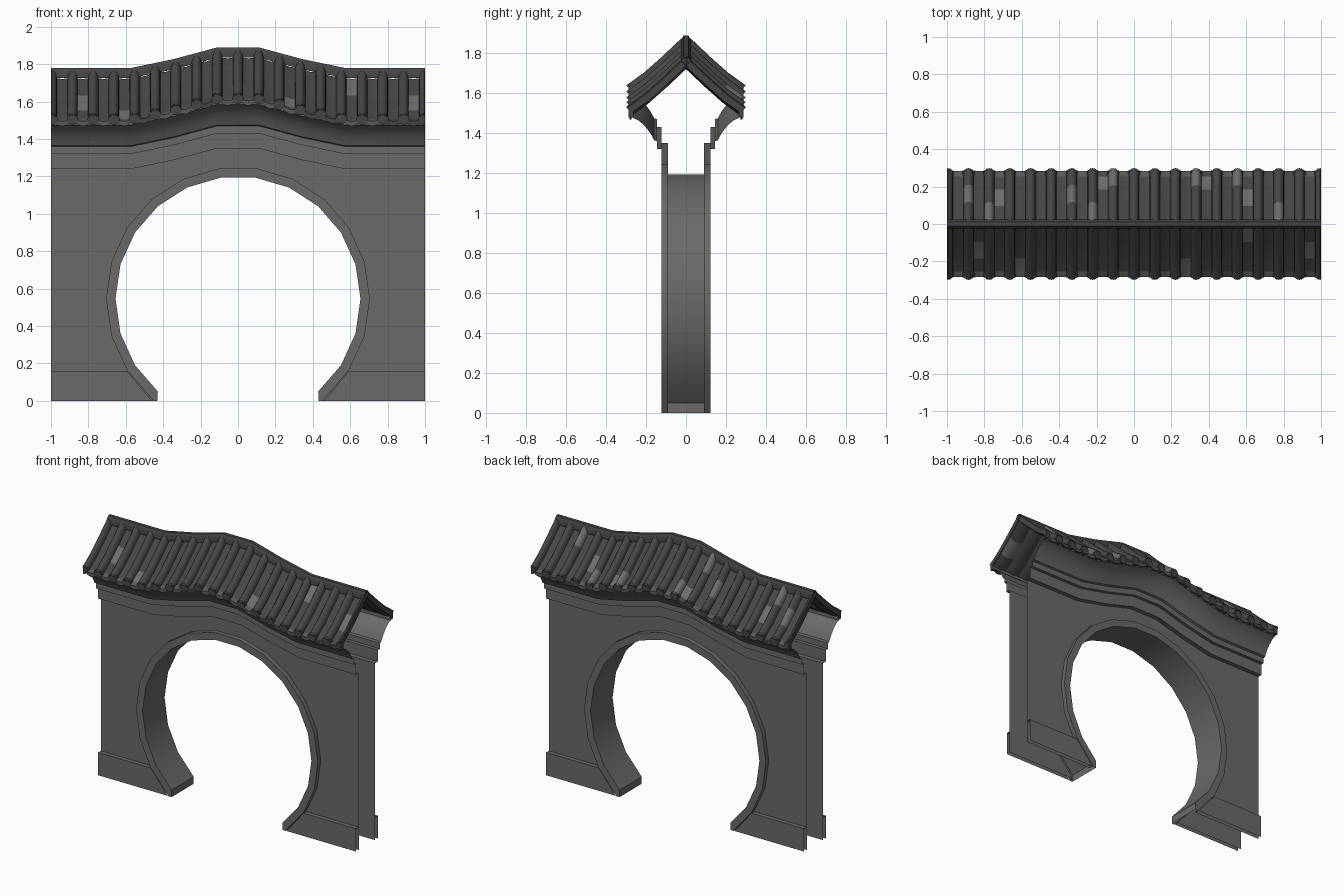
import bpy, math, random

if "Cube" in bpy.data.objects:
    bpy.data.objects.remove(bpy.data.objects["Cube"])

random.seed(4)


def material(name, rgb):
    m = bpy.data.materials.new(name)
    m.diffuse_color = (*rgb, 1)
    m.use_nodes = True
    m.node_tree.nodes["Principled BSDF"].inputs["Base Color"].default_value = m.diffuse_color
    return m


STONE = material("grey plaster", (0.150, 0.143, 0.136))
TILE = material("dark tile", (0.060, 0.060, 0.060))
WORN = material("worn tile", (0.150, 0.150, 0.148))
EAVE = material("eave tile", (0.100, 0.100, 0.098))

# outline of the hump in the middle of the wall top: (distance from centre, rise)
HUMP = [(0.11, 0.11), (0.34, 0.048), (0.57, 0.0)]


def rise(x):
    x = abs(x)
    if x <= HUMP[0][0]:
        return HUMP[0][1]
    for (a, ha), (b, hb) in zip(HUMP, HUMP[1:]):
        if x <= b:
            return ha + (hb - ha) * (x - a) / (b - a)
    return 0.0


STATIONS = [-1, -0.57, -0.34, -0.11, 0.11, 0.34, 0.57, 1]


class Part:
    """Collects faces, then becomes one object."""

    def __init__(self, name, mats):
        self.name, self.mats = name, mats
        self.v, self.f, self.m = [], [], []

    def face(self, pts, flip=False, mat=0):
        n = len(self.v)
        self.v += [(max(-1, min(1, p[0])), p[1], p[2]) for p in pts]
        ids = list(range(n, n + len(pts)))
        self.f.append(ids[::-1] if flip else ids)
        self.m.append(mat)

    def grid(self, rows, flip=False, mat=lambda i, j: 0):
        n, w = len(self.v), len(rows[0])
        for r in rows:
            self.v += [(max(-1, min(1, p[0])), p[1], p[2]) for p in r]
        for i in range(len(rows) - 1):
            for j in range(w - 1):
                a = n + i * w + j
                q = [a, a + w, a + w + 1, a + 1]
                self.f.append(q[::-1] if flip else q)
                self.m.append(mat(i, j))

    def build(self, angle=32):
        me = bpy.data.meshes.new(self.name)
        me.from_pydata(self.v, [], self.f)
        for m in self.mats:
            me.materials.append(m)
        for p, k in zip(me.polygons, self.m):
            p.material_index = k
            p.use_smooth = True
        me.set_sharp_from_angle(angle=math.radians(angle))
        ob = bpy.data.objects.new(self.name, me)
        bpy.context.collection.objects.link(ob)
        return ob


# moon gate opening: 22-sided circle cut off by the ground
CZ, STEP = 0.545, 2 * math.pi / 22


def arch(r, foot):
    pts = [(r * math.cos(k * STEP), CZ + r * math.sin(k * STEP)) for k in range(-3, 15)]
    return [(foot, 0)] + pts + [(-foot, 0)]


inner, outer = arch(0.655, 0.43), arch(0.705, 0.455)

# raised ring and reveal of the opening
ring = Part("arch_ring", [STONE])
rows = []
for (xi, zi), (xo, zo) in zip(inner, outer):
    rows.append([(xo, -0.09, zo), (xo, -0.122, zo), (xi, -0.122, zi),
                 (xi, 0.122, zi), (xo, 0.122, zo), (xo, 0.09, zo)])
ring.grid(rows)
ring.build()

for s, side in ((-1, "front"), (1, "back")):
    back = s > 0

    # thin wall sheet around the opening
    wall = Part(side + "_wall", [STONE])
    top = [(x, 1.24 + rise(x)) for x in STATIONS]
    outline = [(-1, 0)] + outer[::-1] + [(1, 0)] + top[::-1]
    wall.face([(x, s * 0.09, z) for x, z in outline], back)
    wall.build()

    # plinth on both sides of the opening
    plinth = Part(side + "_plinth", [STONE])
    for m in (-1, 1):
        pts = [(m * 1, 0), (m * 1, 0.16), (m * 0.593, 0.16), (m * 0.46, 0)]
        plinth.face([(x, s * 0.12, z) for x, z in pts], back != (m > 0))
        plinth.face([(m * 1, s * 0.12, 0.16), (m * 1, s * 0.09, 0.16),
                     (m * 0.593, s * 0.09, 0.16), (m * 0.593, s * 0.12, 0.16)],
                    back != (m < 0))
    plinth.build()

    # band and flaring cornice following the hump
    cornice = Part(side + "_cornice", [STONE])
    prof = [(0.09, 1.24), (0.122, 1.24), (0.122, 1.32), (0.145, 1.32), (0.145, 1.36),
            (0.160, 1.365), (0.178, 1.40), (0.205, 1.435), (0.235, 1.462),
            (0.262, 1.475), (0.262, 1.50)]
    cornice.grid([[(x, s * y, z + rise(x)) for y, z in prof] for x in STATIONS], back)
    cornice.build()

    # roof slope profile, eave to ridge
    slope = [(0.275, 1.500), (0.185, 1.565), (0.095, 1.645), (0.0, 1.735)]
    PITCH = 0.1106

    # hollow pan tiles between the round tiles
    pans = Part(side + "_pan_tiles", [TILE, WORN])
    for k in range(-9, 9):
        x0 = (k + 0.5) * PITCH
        worn = random.randrange(3) if random.random() < 0.2 else -1
        cols = []
        for t in (-0.5, -0.25, 0, 0.25, 0.5):
            x = x0 + t * PITCH
            dip = 0.014 * (1 - 4 * t * t)
            cols.append([(x, s * y, z + rise(x) - dip) for y, z in slope])
        pans.grid(cols, back, lambda i, j: int(j == worn))
    pans.build(40)

    # round tiles running down the slope
    tubes = Part(side + "_round_tiles", [TILE, WORN])
    caps = Part(side + "_eave_discs", [TILE])
    drips = Part(side + "_drip_tiles", [EAVE, TILE])
    for k in range(-9, 10):
        x0 = k * PITCH
        h = rise(x0)
        worn = random.randrange(3) if random.random() < 0.16 else -1
        rows = []
        for y, z in slope:
            row = []
            for a in range(7):
                t = math.pi * a / 6
                up = 0.038 * math.sin(t)
                row.append((x0 + 0.028 * math.cos(t), s * (y + 0.62 * up), z + h + 0.78 * up))
            rows.append(row)
        tubes.grid(rows, back, lambda i, j: int(i == worn))

        # round end disc at the eave
        loop = [(x0 + 0.031 * math.cos(a * math.pi / 5),
                 1.507 + h + 0.031 * math.sin(a * math.pi / 5)) for a in range(11)]
        caps.grid([[(x, s * 0.287, z) for x, z in loop],
                   [(x, s * 0.262, z) for x, z in loop]], back)
        caps.face([(x, s * 0.287, z) for x, z in loop[:-1]], back)

        # curved drip lip hanging between the discs
        if k < 9:
            xm = x0 + PITCH / 2
            shade = int(random.random() < 0.35)
            rows = []
            for t in (-1, -0.5, 0, 0.5, 1):
                x = xm + 0.048 * t
                sag = 1 - t * t
                zt = 1.508 - 0.014 * sag + rise(x)
                zb = 1.494 - 0.026 * sag + rise(x)
                rows.append([(x, s * 0.272, zb), (x, s * 0.284, zb),
                             (x, s * 0.284, zt), (x, s * 0.255, zt + 0.012)])
            drips.grid(rows, back, lambda i, j: shade)
    tubes.build(40)
    caps.build()
    drips.build()

# ridge cap along the top
ridge = Part("ridge_cap", [TILE])
prof = [(-0.024, 1.725), (-0.024, 1.758), (-0.012, 1.780),
        (0.012, 1.780), (0.024, 1.758), (0.024, 1.725)]
ridge.grid([[(x, y, z + rise(x)) for y, z in prof] for x in STATIONS])
ridge.build()
